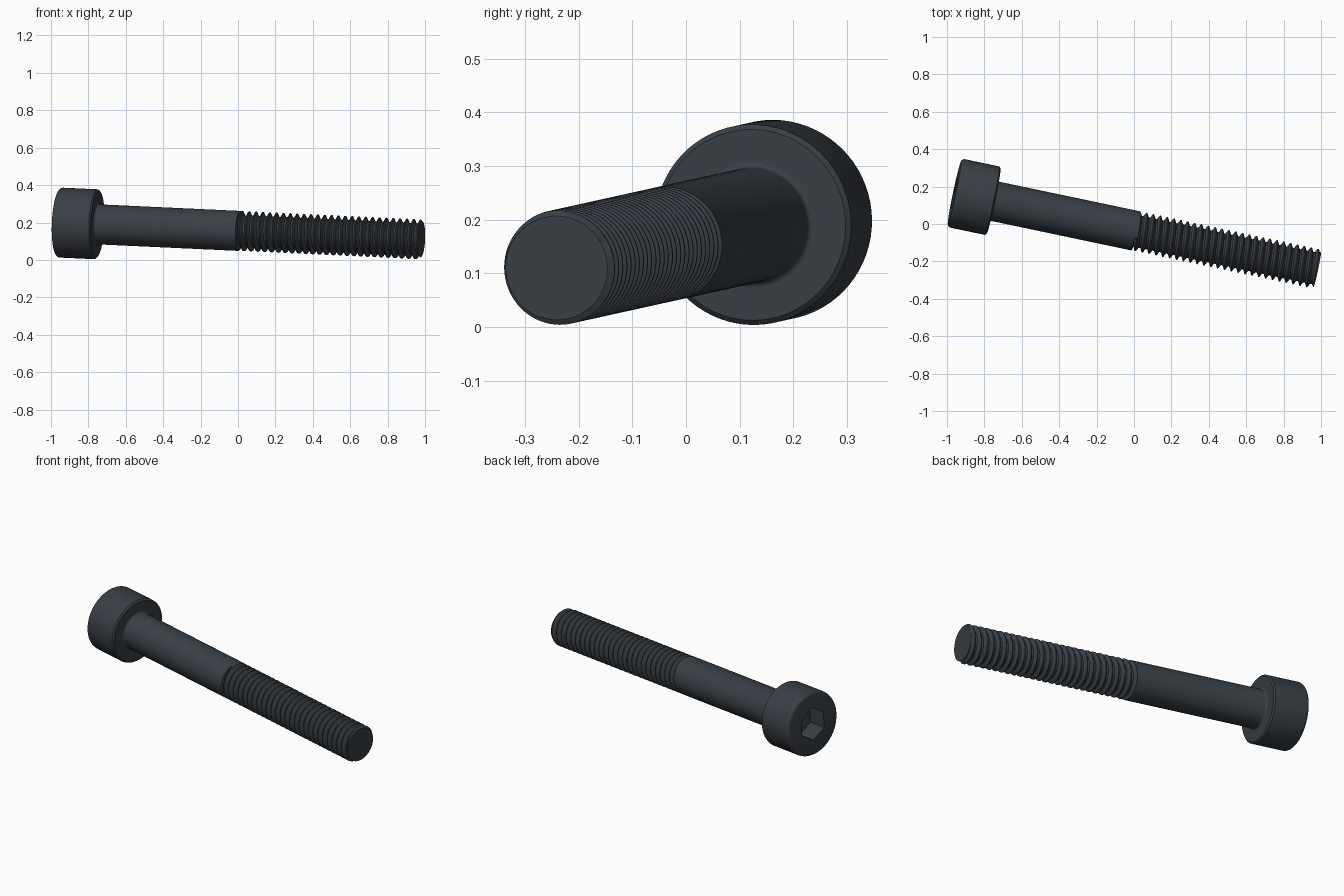
import bpy, bmesh
from math import pi, sin, cos, radians
from mathutils import Vector

cube = bpy.data.objects.get("Cube")
if cube:
    bpy.data.objects.remove(cube)

SEG = 72
HEAD_R, HEAD_H = 0.187, 0.214
SHANK_R, ROOT_R = 0.107, 0.085
THREAD_START, LENGTH = 0.99, 1.985
PITCH = 0.0375
HEX_APOTHEM, HEX_DEPTH = 0.082, 0.107

# Bolt axis, from the centre of the head face to the centre of the tip
start = Vector((-0.96, 0.167, 0.2))
axis = Vector((0.98, -0.241, 0.11)) - start
turn = axis.to_track_quat('Z', 'Y')

steel = bpy.data.materials.new("dark_steel")
steel.use_nodes = True
colour = (0.04, 0.05, 0.06, 1)
steel.diffuse_color = colour
steel.node_tree.nodes["Principled BSDF"].inputs["Base Color"].default_value = colour


def skin(name, rows, angle=30):
    """Skin a stack of rings; each row maps an angle to (radius, distance)."""
    bm = bmesh.new()
    rings = []
    for row in rows:
        ring = []
        for j in range(SEG + 1):
            a = 2 * pi * j / SEG
            r, d = row(a)
            ring.append(bm.verts.new((r * cos(a), r * sin(a), d)))
        rings.append(ring)
    for low, high in zip(rings, rings[1:]):
        for j in range(SEG):
            bm.faces.new((low[j], low[j + 1], high[j + 1], high[j]))
    bmesh.ops.remove_doubles(bm, verts=bm.verts, dist=1e-5)
    mesh = bpy.data.meshes.new(name)
    bm.to_mesh(mesh)
    bm.free()
    mesh.materials.append(steel)
    ob = bpy.data.objects.new(name, mesh)
    bpy.context.collection.objects.link(ob)
    ob.location = start
    ob.rotation_mode = 'QUATERNION'
    ob.rotation_quaternion = turn
    bpy.ops.object.select_all(action='DESELECT')
    ob.select_set(True)
    bpy.context.view_layer.objects.active = ob
    bpy.ops.object.shade_smooth_by_angle(angle=radians(angle))
    return ob


def circle(r, d):
    return lambda a: (r, d)


def hexagon(d):
    # Corners fall on the vertical through the axis
    def row(a):
        off = (a + pi / 6) % (pi / 3) - pi / 6
        return HEX_APOTHEM / cos(off), d
    return row


# Head with hex socket, rounded outer rim and chamfered underside
ROUND = 0.018
head = [circle(0, HEX_DEPTH), hexagon(HEX_DEPTH), hexagon(0)]
for i in range(6):
    t = i / 5 * pi / 2
    head.append(circle(HEAD_R - ROUND * (1 - sin(t)), ROUND * (1 - cos(t))))
head += [circle(HEAD_R, HEAD_H - 0.008), circle(HEAD_R - 0.009, HEAD_H),
         circle(SHANK_R - 0.01, HEAD_H)]
skin("socket_head", head)

# Plain shank with a small fillet under the head
FILLET = 0.01
shank = []
for i in range(5):
    t = i / 4 * pi / 2
    shank.append(circle(SHANK_R + FILLET * (1 - sin(t)),
                        HEAD_H + FILLET * (1 - cos(t))))
shank.append(circle(SHANK_R, THREAD_START))
skin("shank", shank)


# Right-hand helical thread, trimmed at the shank and chamfered at the tip
def thread_row(r, d):
    def row(a):
        z = d + PITCH * a / (2 * pi)
        if z <= THREAD_START:
            return SHANK_R, THREAD_START
        if z >= LENGTH:
            return 0.097, LENGTH
        return min(r, 0.097 + (LENGTH - z)), z
    return row


tooth = [(0, SHANK_R), (0.125, SHANK_R), (0.44, ROOT_R), (0.69, ROOT_R)]
turns = int((LENGTH - THREAD_START) / PITCH) + 2
thread = [thread_row(r, THREAD_START + (n + f) * PITCH)
          for n in range(-1, turns) for f, r in tooth]
thread.append(circle(0, LENGTH))
skin("thread", thread)
